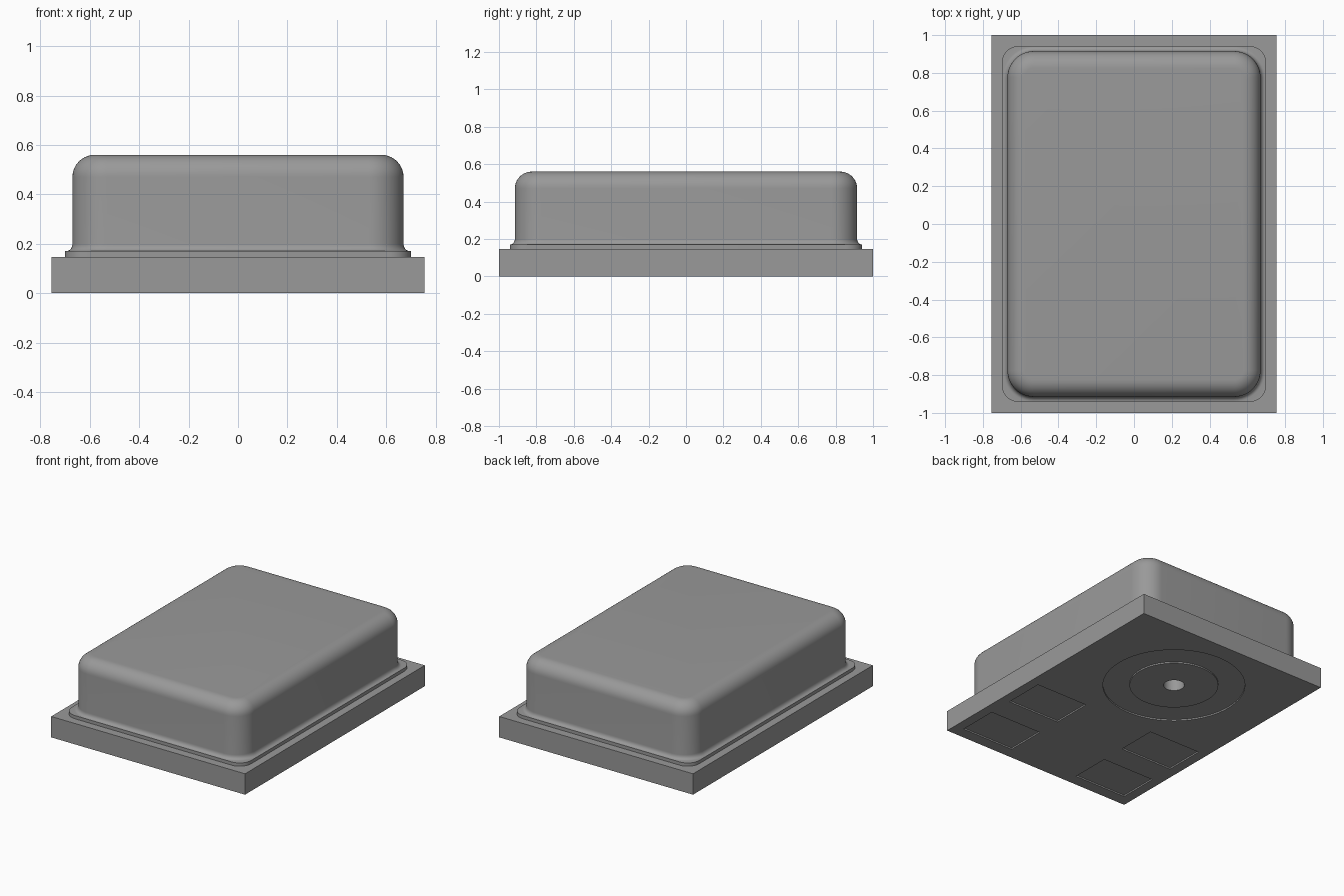
import bpy, bmesh, math

if "Cube" in bpy.data.objects:
    bpy.data.objects.remove(bpy.data.objects["Cube"], do_unlink=True)

GREY = (0.32, 0.32, 0.32, 1.0)
grey = bpy.data.materials.new("plain grey")
grey.use_nodes = True
grey.diffuse_color = GREY
grey.node_tree.nodes["Principled BSDF"].inputs["Base Color"].default_value = GREY


def make_object(name, bm):
    bmesh.ops.recalc_face_normals(bm, faces=bm.faces)
    mesh = bpy.data.meshes.new(name)
    bm.to_mesh(mesh)
    bm.free()
    mesh.materials.append(grey)
    obj = bpy.data.objects.new(name, mesh)
    bpy.context.collection.objects.link(obj)
    return obj


def rounded_rect(hx, hy, r, z, segs=12):
    """Outline of a rounded rectangle given by half sizes and corner radius."""
    pts = []
    for k, (sx, sy) in enumerate([(1, 1), (-1, 1), (-1, -1), (1, -1)]):
        for i in range(segs + 1):
            a = math.pi / 2 * (k + i / segs)
            pts.append((sx * (hx - r) + r * math.cos(a),
                        sy * (hy - r) + r * math.sin(a), z))
    return pts


def circle(x, y, r, z, segs=72):
    return [(x + r * math.cos(2 * math.pi * i / segs),
             y + r * math.sin(2 * math.pi * i / segs), z) for i in range(segs)]


def loft(name, outlines, closed=False):
    """Bridge outlines in order; cap both ends, or join last to first."""
    bm = bmesh.new()
    rings = [[bm.verts.new(p) for p in o] for o in outlines]
    n = len(rings[0])
    pairs = list(zip(rings, rings[1:]))
    if closed:
        pairs.append((rings[-1], rings[0]))
    else:
        bm.faces.new(rings[0])
        bm.faces.new(rings[-1])
    for a, b in pairs:
        for i in range(n):
            j = (i + 1) % n
            bm.faces.new((a[i], a[j], b[j], b[i]))
    return make_object(name, bm)


def box(name, x0, x1, y0, y1, z0, z1):
    return loft(name, [[(x0, y0, z), (x1, y0, z), (x1, y1, z), (x0, y1, z)]
                       for z in (z0, z1)])


def shade(obj):
    bpy.ops.object.select_all(action='DESELECT')
    obj.select_set(True)
    bpy.context.view_layer.objects.active = obj
    bpy.ops.object.shade_smooth_by_angle(angle=math.radians(30))


# Base board
BOARD_TOP = 0.147
RECESS = 0.01
board = box("base_board", -0.755, 0.755, -1, 1, 0, BOARD_TOP)

# Underside recesses: four contact pads, a ring, and the central port
cutters = []
for side in (1, -1):
    for y0, y1 in ((-0.45, -0.16), (-0.917, -0.63)):
        x0, x1 = sorted((side * 0.275, side * 0.685))
        cutters.append(box("pad_cutter", x0, x1, y0, y1, -0.05, RECESS))

PORT_Y = 0.406
cutters.append(loft("ring_cutter", [
    circle(0, PORT_Y, r, z) for r, z in
    ((0.29, -0.05), (0.464, -0.05), (0.464, RECESS), (0.29, RECESS))], closed=True))
cutters.append(loft("port_cutter", [
    circle(0, PORT_Y, 0.068, z, 40) for z in (-0.05, BOARD_TOP + 0.05)]))

for cutter in cutters:
    cutter.hide_render = True
    mod = board.modifiers.new("cut", 'BOOLEAN')
    mod.operation = 'DIFFERENCE'
    mod.solver = 'EXACT'
    mod.object = cutter
    bpy.context.view_layer.objects.active = board
    bpy.ops.object.modifier_apply(modifier=mod.name)
    bpy.data.objects.remove(cutter, do_unlink=True)
shade(board)

# Lid: flange, concave skirt, straight wall, rounded top edge
HX, HY, CORNER = 0.67, 0.915, 0.14
LIP, SKIRT, FILLET, TOP = 0.17, 0.03, 0.09, 0.56
outlines = [rounded_rect(0.70, 0.942, 0.09, z) for z in (BOARD_TOP, LIP)]
for i in range(7):
    t = math.pi / 2 * i / 6
    d = 0.025 * (1 - math.sin(t))
    outlines.append(rounded_rect(HX + d, HY + d, CORNER + d,
                                 LIP + SKIRT * (1 - math.cos(t))))
for i in range(11):
    t = math.pi / 2 * i / 10
    d = FILLET * (1 - math.cos(t))
    outlines.append(rounded_rect(HX - d, HY - d, CORNER - d,
                                 TOP - FILLET * (1 - math.sin(t))))
shade(loft("lid", outlines))
